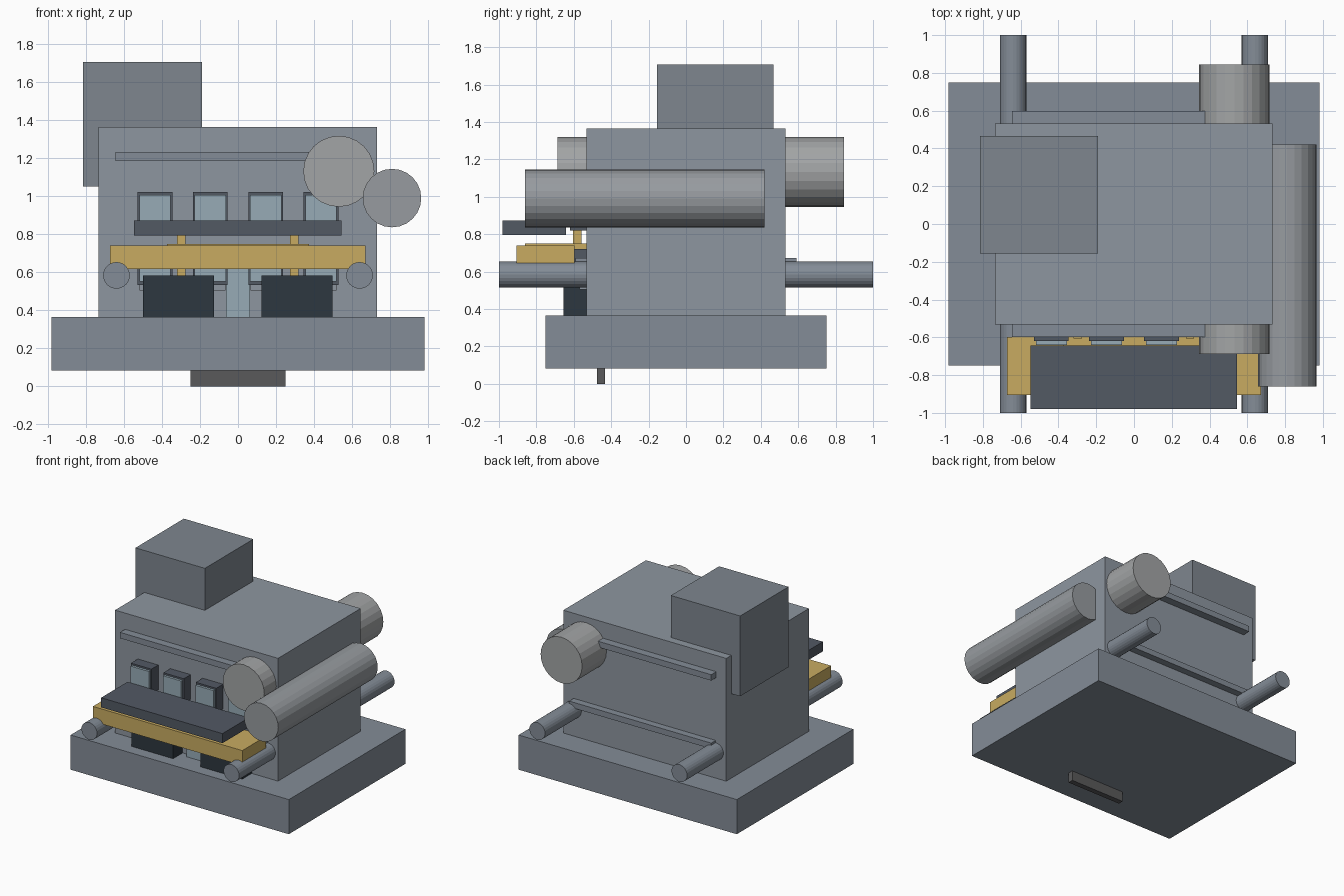
import bpy
import bmesh
from mathutils import Matrix

if "Cube" in bpy.data.objects:
    bpy.data.objects.remove(bpy.data.objects["Cube"])


def material(name, r, g, b):
    m = bpy.data.materials.new(name)
    m.diffuse_color = (r, g, b, 1)
    m.use_nodes = True
    m.node_tree.nodes["Principled BSDF"].inputs["Base Color"].default_value = m.diffuse_color
    return m


WALL = material("wall_grey", 0.27, 0.305, 0.35)
STONE = material("stone_grey", 0.23, 0.265, 0.31)
ROOF = material("roof_grey", 0.21, 0.24, 0.275)
STEEL = material("steel", 0.31, 0.33, 0.35)
PALE_STEEL = material("pale_steel", 0.365, 0.375, 0.38)
SLATE = material("slate", 0.084, 0.10, 0.127)
DARK = material("dark_slate", 0.026, 0.038, 0.05)
GLASS = material("pale_glass", 0.31, 0.41, 0.47)
OCHRE = material("ochre", 0.58, 0.41, 0.12)
CHARCOAL = material("charcoal", 0.10, 0.10, 0.103)


def finish(name, bm, mat):
    me = bpy.data.meshes.new(name)
    bm.to_mesh(me)
    bm.free()
    ob = bpy.data.objects.new(name, me)
    bpy.context.collection.objects.link(ob)
    me.materials.append(mat)
    return ob


def box(name, xs, ys, zs, mat):
    """Box from (min, max) pairs on each axis."""
    size = [b - a for a, b in (xs, ys, zs)]
    mid = [(a + b) / 2 for a, b in (xs, ys, zs)]
    bm = bmesh.new()
    bmesh.ops.create_cube(bm, size=1, matrix=Matrix.Translation(mid) @ Matrix.Diagonal((*size, 1)))
    return finish(name, bm, mat)


def tube(name, x, z, r, ys, mat, sides=24):
    """Solid cylinder running front to back."""
    bm = bmesh.new()
    m = Matrix.Translation((x, (ys[0] + ys[1]) / 2, z)) @ Matrix.Rotation(1.5707963, 4, 'X')
    bmesh.ops.create_cone(bm, cap_ends=True, segments=sides, radius1=r, radius2=r,
                          depth=ys[1] - ys[0], matrix=m)
    return finish(name, bm, mat)


# Base, main block and roof box
box("base_slab", (-0.983, 0.983), (-0.75, 0.75), (0.083, 0.365), STONE)
box("front_foot", (-0.25, 0.25), (-0.477, -0.433), (0, 0.083), CHARCOAL)
box("main_block", (-0.735, 0.733), (-0.532, 0.532), (0.365, 1.365), WALL)
box("roof_box", (-0.815, -0.19), (-0.155, 0.467), (1.053, 1.707), ROOF)

# Cylinders along the sides
tube("upper_cylinder", 0.531, 1.132, 0.187, (-0.687, 0.845), PALE_STEEL)
tube("side_cylinder", 0.811, 0.991, 0.154, (-0.86, 0.42), STEEL)
for side, x in (("left", -0.64), ("right", 0.64)):
    tube(side + "_rod", x, 0.584, 0.07, (-1, 1), STONE)

# Trim strips on front and back
box("upper_trim", (-0.645, 0.38), (-0.597, 0.597), (1.185, 1.233), STONE)
box("lower_trim", (-0.64, 0.64), (-0.59, 0.59), (0.625, 0.672), STONE)

# Two rows of windows
for row, bottom, top in (("lower", 0.533, 0.72), ("upper", 0.82, 1.022)):
    for i in range(4):
        x = -0.438 + i * 0.292
        box(f"{row}_window_frame_{i}", (x - 0.092, x + 0.092), (-0.62, -0.52), (bottom, top), SLATE)
        box(f"{row}_window_pane_{i}", (x - 0.082, x + 0.082), (-0.64, -0.6),
            (bottom + 0.018, top - 0.014), GLASS)
        if row == "lower":
            box(f"window_sill_{i}", (x - 0.08, x + 0.08), (-0.57, -0.52), (0.503, bottom), WALL)

# Balcony, awning and brackets
box("balcony_slab", (-0.547, 0.546), (-0.98, -0.642), (0.795, 0.873), SLATE)
box("awning", (-0.673, 0.672), (-0.905, -0.597), (0.618, 0.74), OCHRE)
box("awning_ledge", (-0.375, 0.373), (-0.86, -0.52), (0.72, 0.75), OCHRE)
for side, x in (("left", -0.298), ("right", 0.296)):
    box(side + "_bracket", (x - 0.022, x + 0.022), (-0.605, -0.56), (0.58, 0.82), OCHRE)

# Door and planters at ground level
box("door", (-0.063, 0.062), (-0.57, -0.52), (0.365, 0.64), GLASS)
for side, x in (("left", -0.313), ("right", 0.31)):
    box(side + "_planter", (x - 0.187, x + 0.187), (-0.655, -0.52), (0.365, 0.583), DARK)
